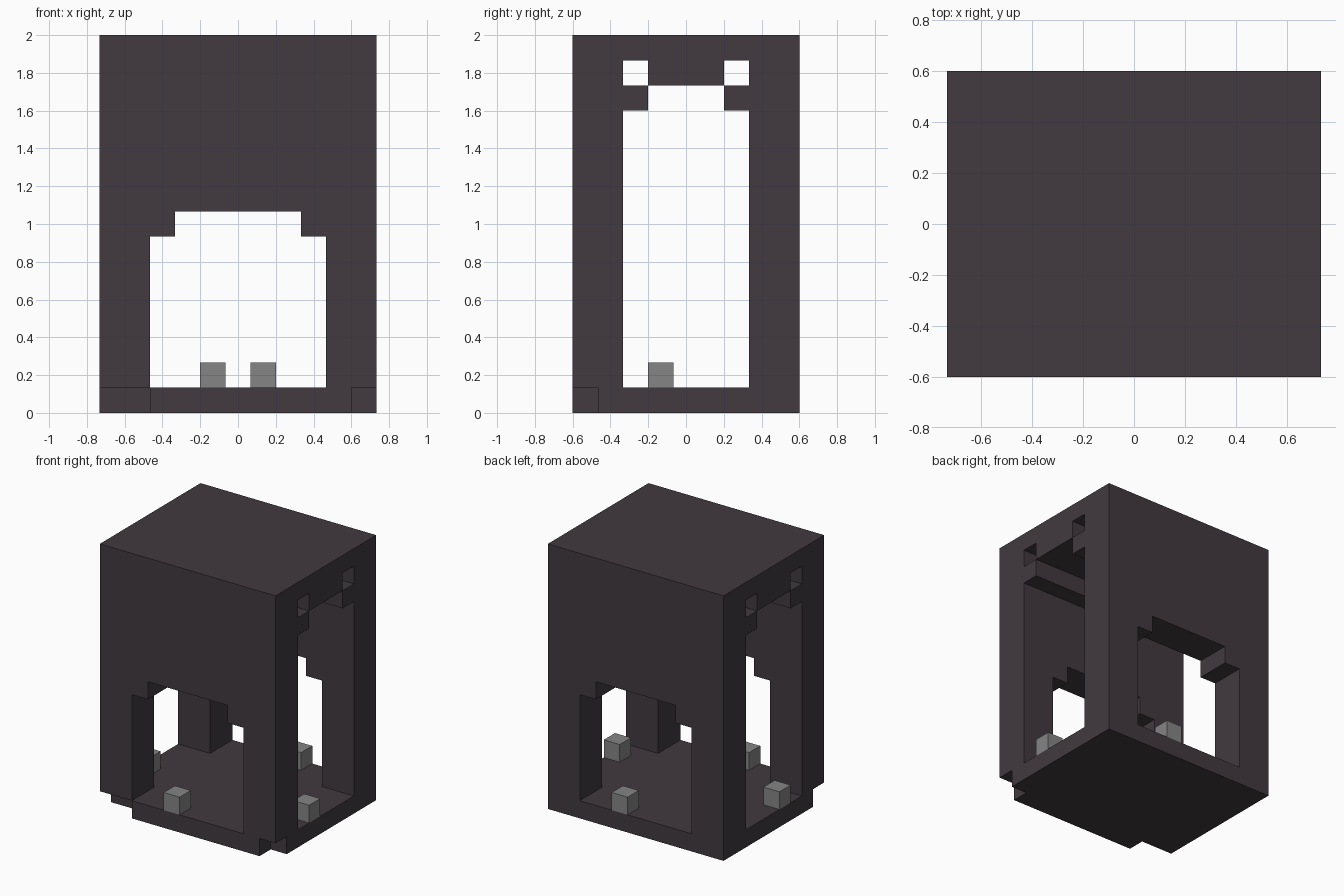
import bpy, bmesh
from mathutils import Vector
from itertools import product

cube = bpy.data.objects.get("Cube")
if cube:
    bpy.data.objects.remove(cube, do_unlink=True)

# Block grid: 11 wide, 9 deep, 15 high
NX, NY, NZ = 11, 9, 15
U = 2 / NZ
ORIGIN = Vector((-NX * U / 2, -NY * U / 2, 0))


def material(name, rgb):
    mat = bpy.data.materials.new(name)
    mat.use_nodes = True
    mat.diffuse_color = (*rgb, 1)
    bsdf = mat.node_tree.nodes["Principled BSDF"]
    bsdf.inputs["Base Color"].default_value = (*rgb, 1)
    bsdf.inputs["Roughness"].default_value = 0.9
    return mat


def box(x, y, z):
    """Cells of a block; each range is (first, end)."""
    return set(product(range(*x), range(*y), range(*z)))


def skin(name, cells, mat):
    """Make one object from the outer faces of a set of cells."""
    bm = bmesh.new()
    verts = {}

    def corner(p):
        key = tuple(p)
        if key not in verts:
            verts[key] = bm.verts.new(ORIGIN + Vector(p) * U)
        return verts[key]

    for cell in sorted(cells):
        for axis, side in product(range(3), (0, 1)):
            beside = list(cell)
            beside[axis] += 2 * side - 1
            if tuple(beside) in cells:
                continue
            a, b = (axis + 1) % 3, (axis + 2) % 3
            loop = []
            for da, db in ((0, 0), (1, 0), (1, 1), (0, 1)):
                p = list(cell)
                p[axis] += side
                p[a] += da
                p[b] += db
                loop.append(corner(p))
            bm.faces.new(loop if side else loop[::-1])
    mesh = bpy.data.meshes.new(name)
    bm.to_mesh(mesh)
    bm.free()
    mesh.materials.append(mat)
    obj = bpy.data.objects.new(name, mesh)
    bpy.context.collection.objects.link(obj)
    return obj


stone = material("dark stone", (0.054, 0.042, 0.051))
grey = material("mid grey", (0.235, 0.235, 0.235))

# Solid tower
full_x, full_y = (0, NX), (0, NY)
tower = box(full_x, full_y, (0, NZ))

# Stepped doorway from front to back
tower -= box((2, 9), full_y, (1, 7)) | box((3, 8), full_y, (7, 8))

# Tall stepped archway from side to side, with two small slots above
tower -= box(full_x, (2, 7), (1, 12)) | box(full_x, (3, 6), (12, 13))
for y in (2, 6):
    tower -= box(full_x, (y, y + 1), (13, 14))

# Chipped front corners of the base
tower -= box((0, 2), (0, 1), (0, 1)) | box((10, 11), (0, 1), (0, 1))

skin("tower", tower, stone)

# Loose blocks on the four thresholds
thresholds = {"front": (4, 0), "back": (6, 8), "right": (0, 3), "left": (10, 3)}
for side, (x, y) in thresholds.items():
    skin(side + "_block", {(x, y, 1)}, grey)
